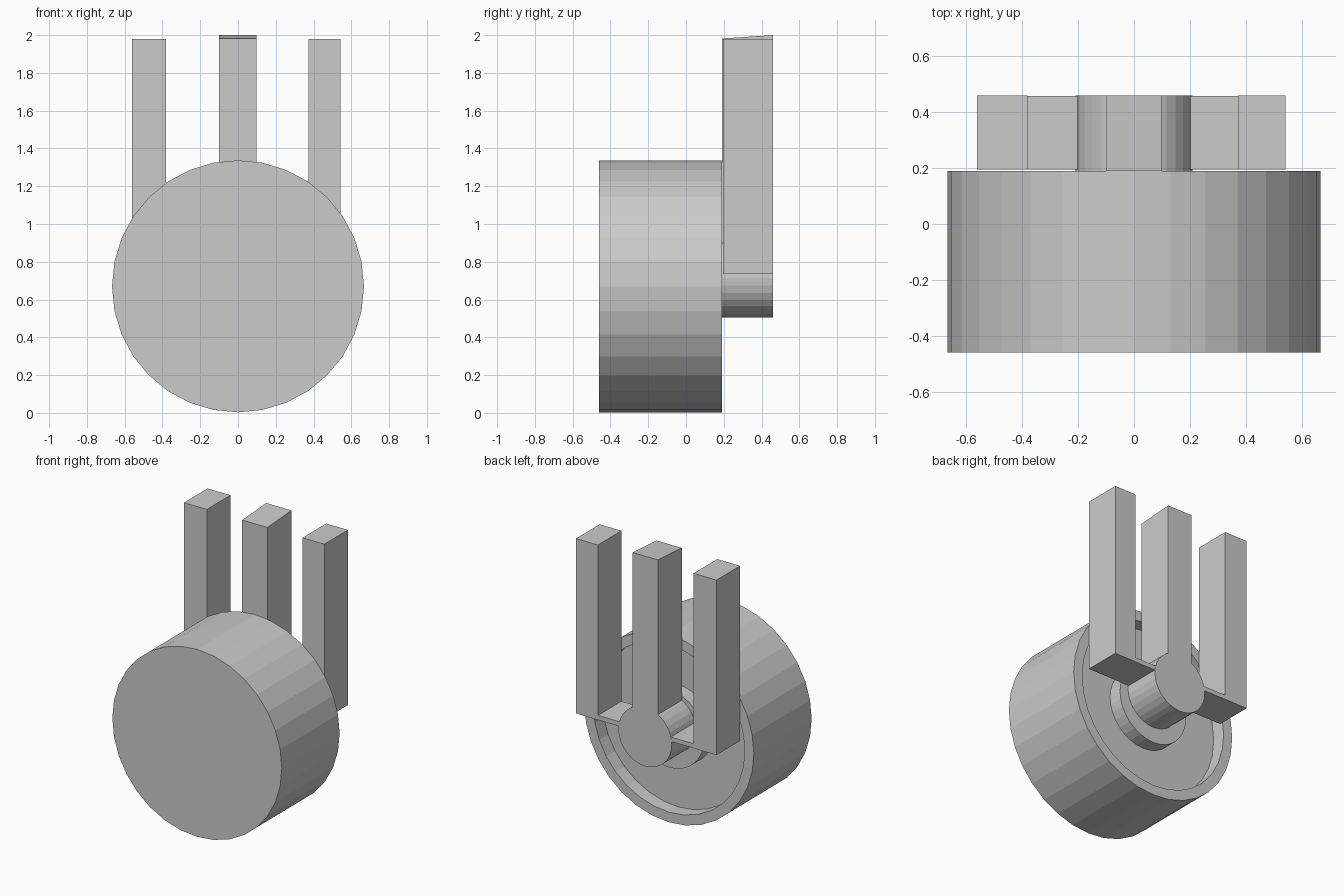
import bpy, bmesh
from math import cos, sin, pi

if "Cube" in bpy.data.objects:
    bpy.data.objects.remove(bpy.data.objects["Cube"])


def finish(name, bm):
    bmesh.ops.recalc_face_normals(bm, faces=bm.faces)
    me = bpy.data.meshes.new(name)
    bm.to_mesh(me)
    bm.free()
    ob = bpy.data.objects.new(name, me)
    bpy.context.collection.objects.link(ob)
    return ob


def lathe_y(name, profile, zc, n):
    """Turn (radius, y) points around a y-parallel axis and cap both ends."""
    bm = bmesh.new()
    rings = [[bm.verts.new((r * cos(2 * pi * i / n), y, zc + r * sin(2 * pi * i / n)))
              for i in range(n)] for r, y in profile]
    for a, b in zip(rings, rings[1:]):
        for i in range(n):
            j = (i + 1) % n
            bm.faces.new((a[i], a[j], b[j], b[i]))
    bm.faces.new(rings[0])
    bm.faces.new(rings[-1])
    return finish(name, bm)


def extrude_x(name, profile, x0, x1):
    """Extrude a (y, z) outline from x0 to x1."""
    bm = bmesh.new()
    a = [bm.verts.new((x0, y, z)) for y, z in profile]
    b = [bm.verts.new((x1, y, z)) for y, z in profile]
    bm.faces.new(a)
    bm.faces.new(b)
    for i in range(len(a)):
        j = (i + 1) % len(a)
        bm.faces.new((a[i], a[j], b[j], b[i]))
    return finish(name, bm)


def rect(y0, y1, z0, z1, z2=None):
    return [(y0, z0), (y1, z0), (y1, z1 if z2 is None else z2), (y0, z1)]


# Drum with a recessed back and a central boss
lathe_y("drum", [(0.667, -0.46), (0.667, 0.19), (0.595, 0.19), (0.595, 0.09),
                 (0.277, 0.09), (0.277, 0.19)], 0.67, 32)

# Axle carrying the prongs
lathe_y("axle", [(0.21, 0.185), (0.21, 0.46)], 0.715, 32)

# Side prongs with thin arms reaching to the axle
for side, outer, inner in (("left", -0.562, -0.382), ("right", 0.543, 0.372)):
    extrude_x(side + "_prong", rect(0.195, 0.46, 0.735, 1.98), outer, inner)
    extrude_x(side + "_arm", rect(0.195, 0.459, 0.735, 0.767), inner, 0.19 if inner > 0 else -0.19)

# Centre prong with a slightly sloped top
extrude_x("centre_prong", rect(0.19, 0.46, 0.88, 1.982, 2.0), -0.1, 0.098)
